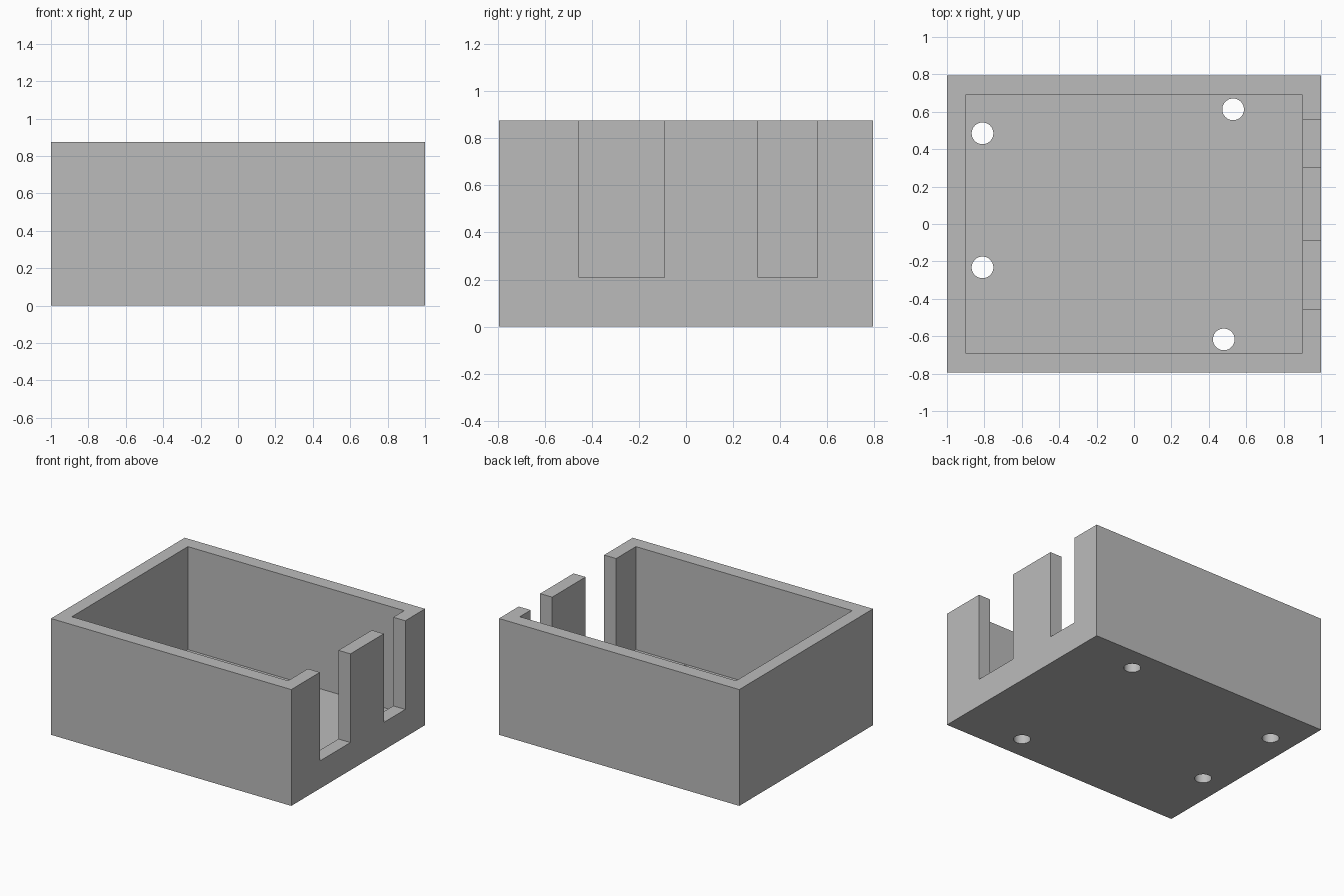
import bpy

default = bpy.data.objects.get("Cube")
if default:
    bpy.data.objects.remove(default, do_unlink=True)

# Main dimensions
HALF_X, HALF_Y, HEIGHT = 1.0, 0.795, 0.875
INNER_X, INNER_Y, FLOOR = 0.9, 0.69, 0.1
NOTCH_Z, HOLE_R = 0.208, 0.058

grey = bpy.data.materials.new("light_grey")
grey.use_nodes = True
colour = (0.5, 0.5, 0.5, 1)
grey.diffuse_color = colour
grey.node_tree.nodes["Principled BSDF"].inputs["Base Color"].default_value = colour


def block(name, low, high):
    """Box between two opposite corners."""
    centre = [(a + b) / 2 for a, b in zip(low, high)]
    bpy.ops.mesh.primitive_cube_add(size=1, location=centre)
    obj = bpy.context.object
    obj.name = name
    obj.scale = [b - a for a, b in zip(low, high)]
    bpy.ops.object.transform_apply(location=True, rotation=False, scale=True)
    obj.data.materials.append(grey)
    return obj


def cut(target, cutter):
    """Subtract the cutter from the target, then discard it."""
    mod = target.modifiers.new("cut", "BOOLEAN")
    mod.operation = "DIFFERENCE"
    mod.solver = "EXACT"
    mod.object = cutter
    bpy.context.view_layer.objects.active = target
    bpy.ops.object.modifier_apply(modifier=mod.name)
    bpy.data.objects.remove(cutter, do_unlink=True)


# Open-topped tray with walls and floor
box = block("open_box", (-HALF_X, -HALF_Y, 0), (HALF_X, HALF_Y, HEIGHT))
cut(box, block("cavity_cutter", (-INNER_X, -INNER_Y, FLOOR), (INNER_X, INNER_Y, HEIGHT + 0.2)))

# Two tall notches in the +x wall
for y0, y1 in ((-0.455, -0.092), (0.305, 0.56)):
    cut(box, block("notch_cutter", (INNER_X - 0.1, y0, NOTCH_Z), (HALF_X + 0.1, y1, HEIGHT + 0.1)))

# Four screw holes through the floor
for x, y in ((-0.81, 0.485), (-0.81, -0.232), (0.53, 0.613), (0.48, -0.617)):
    bpy.ops.mesh.primitive_cylinder_add(vertices=48, radius=HOLE_R, depth=0.4, location=(x, y, 0))
    drill = bpy.context.object
    drill.name = "hole_cutter"
    drill.data.materials.append(grey)
    cut(box, drill)

# Smooth hole walls, crisp edges elsewhere
bpy.ops.object.select_all(action="DESELECT")
box.select_set(True)
bpy.context.view_layer.objects.active = box
bpy.ops.object.shade_smooth_by_angle()
